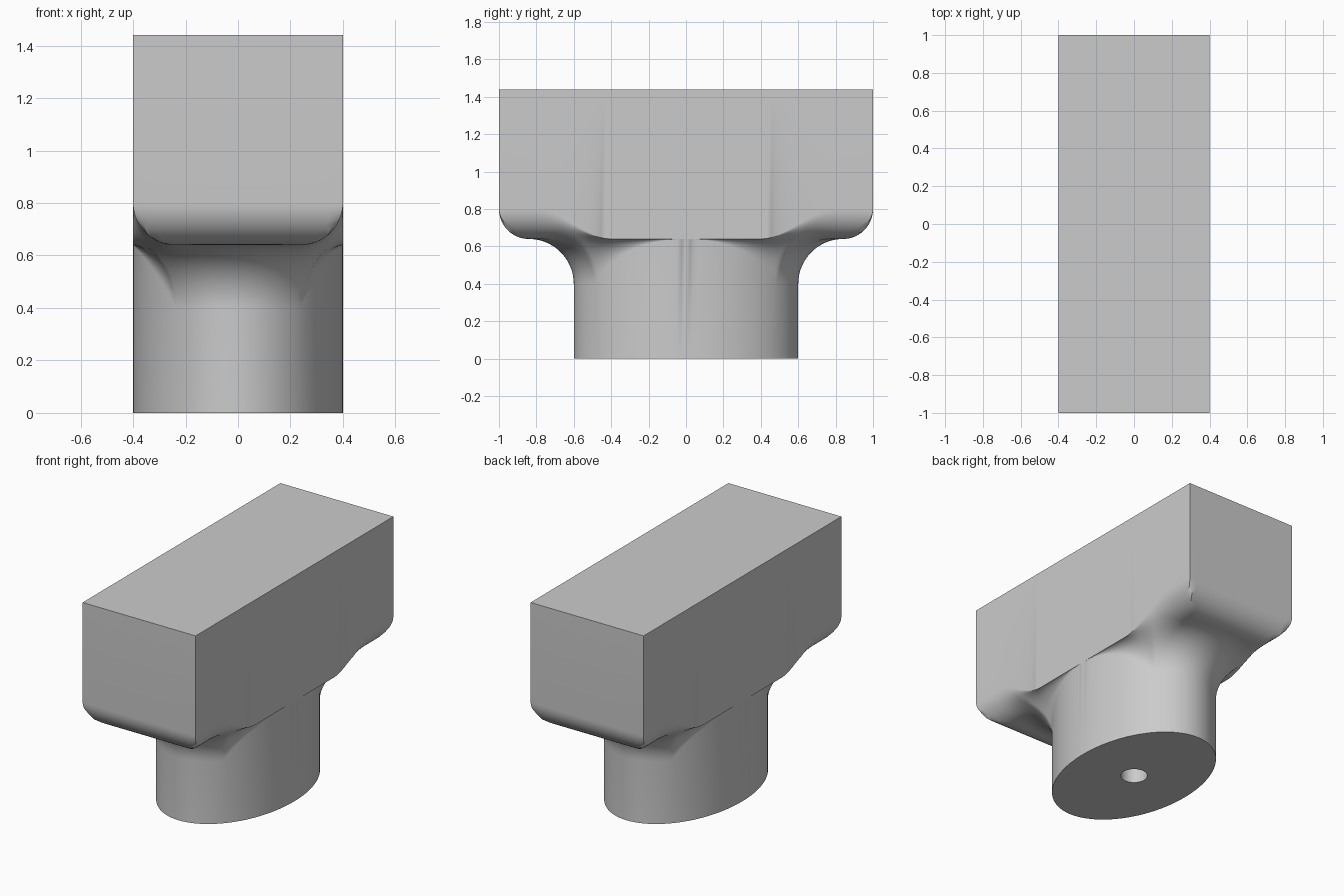
import bpy, bmesh, math

cube = bpy.data.objects.get("Cube")
if cube:
    bpy.data.objects.remove(cube)

HX, HY = 0.4, 1.0            # half size of the block
EX, EY = 0.4, 0.6            # half axes of the oval stem
LOW, TOP = 0.64, 1.44        # block underside and top
ROUND, FILLET = 0.16, 0.24
HOLE, DEPTH = 0.08, 0.6

grey = bpy.data.materials.new("plain_grey")
grey.use_nodes = True
colour = (0.6, 0.6, 0.6, 1)
grey.diffuse_color = colour
grey.node_tree.nodes["Principled BSDF"].inputs["Base Color"].default_value = colour


def smooth(t):
    t = min(max(t, 0), 1)
    return t * t * (3 - 2 * t)


def arc(distance, radius):
    """Drop of a quarter round at a distance from its edge."""
    if radius < 1e-5 or distance >= radius:
        return 0
    return radius - math.sqrt(max(radius ** 2 - (radius - distance) ** 2, 0))


def nearest_angle(x, y):
    """Angle of the oval point closest to a rim point in the first quadrant."""
    lo, hi = 0, math.pi / 2
    gap = lambda a: math.hypot(x - EX * math.cos(a), y - EY * math.sin(a))
    for _ in range(60):
        a, b = lo + (hi - lo) / 3, hi - (hi - lo) / 3
        if gap(a) < gap(b):
            hi = b
        else:
            lo = a
    return (lo + hi) / 2


def column(x, y):
    """One vertical profile: hole, stem, fillet, rounded underside, wall."""
    a = nearest_angle(x, y)
    c, s = math.cos(a), math.sin(a)
    ex, ey = EX * c, EY * s
    room = math.hypot(x - ex, y - ey)
    f = min(FILLET, room * 1.1)
    points = [(HOLE * c, HOLE * s, DEPTH), (HOLE * c, HOLE * s, 0),
              (ex, ey, 0), (ex, ey, LOW - f)]
    steps = 28
    for i in range(1, steps + 1):
        t = (1 - math.cos(math.pi * i / steps)) / 2
        px, py = ex + (x - ex) * t, ey + (y - ey) * t
        fade = smooth((py - 0.4) / 0.4)
        lift = max(arc(HX - px, ROUND) * fade, arc(HY - py, ROUND))
        points.append((px, py, LOW + lift - arc(room * t, f)))
    points.append((x, y, TOP))
    return points


# First quadrant of the rim, then mirrored round to the full outline
side, end = 44, 16
rim = [(HX, HY * i / side) for i in range(side + 1)]
rim += [(HX * (1 - i / end), HY) for i in range(1, end + 1)]
quarter = [column(x, y) for x, y in rim]


def flip(columns, sx, sy):
    return [[(x * sx, y * sy, z) for x, y, z in col] for col in columns]


back = quarter + flip(quarter[-2::-1], -1, 1)
outline = back + flip(back[-2:0:-1], 1, -1)

bm = bmesh.new()
grid = [[bm.verts.new(p) for p in col] for col in outline]
for k, col in enumerate(grid):
    after = grid[(k + 1) % len(grid)]
    for j in range(len(col) - 1):
        bm.faces.new((col[j], after[j], after[j + 1], col[j + 1]))
bm.faces.new([col[-1] for col in grid])
bm.faces.new([col[0] for col in grid])
bmesh.ops.remove_doubles(bm, verts=bm.verts, dist=0.0002)
bmesh.ops.dissolve_degenerate(bm, edges=bm.edges, dist=0.0001)
bmesh.ops.recalc_face_normals(bm, faces=bm.faces)

mesh = bpy.data.meshes.new("block_on_oval_stem")
bm.to_mesh(mesh)
bm.free()
mesh.materials.append(grey)
body = bpy.data.objects.new("block_on_oval_stem", mesh)
bpy.context.collection.objects.link(body)
bpy.ops.object.select_all(action="DESELECT")
body.select_set(True)
bpy.context.view_layer.objects.active = body
bpy.ops.object.shade_smooth_by_angle(angle=math.radians(30))
